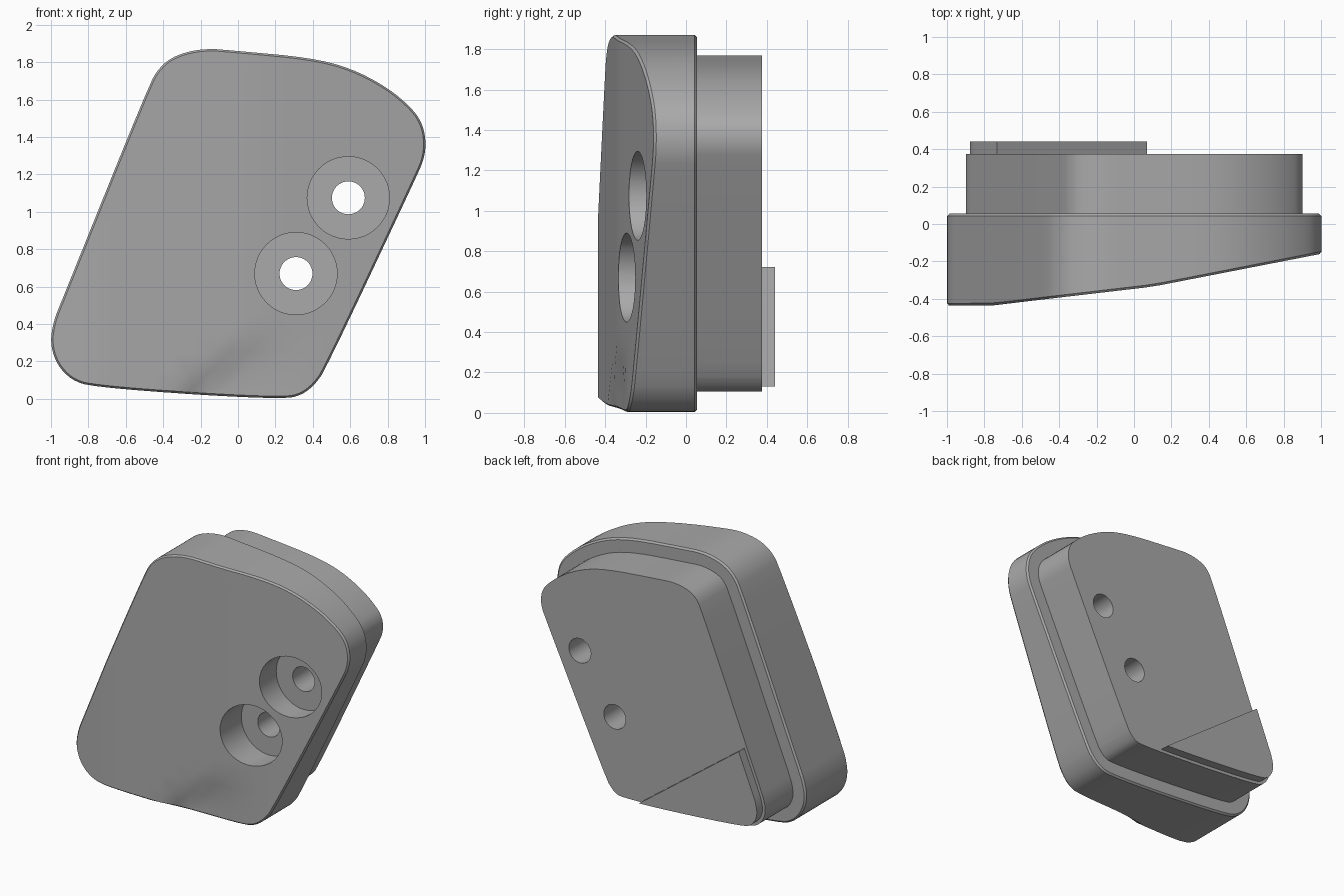
import bpy, bmesh, math
from mathutils import Vector

cube = bpy.data.objects.get("Cube")
if cube:
    bpy.data.objects.remove(cube, do_unlink=True)

grey = bpy.data.materials.new("plain grey")
grey.use_nodes = True
COLOUR = (0.4, 0.4, 0.4, 1)
grey.diffuse_color = COLOUR
grey.node_tree.nodes["Principled BSDF"].inputs["Base Color"].default_value = COLOUR

# Slanted rounded outline in x, z (clockwise seen from the front)
OUTLINE = [(0.25, 0), (-0.2, 0.02), (-0.78, 0.065), (-0.89, 0.1), (-0.97, 0.185),
           (-1.005, 0.3), (-0.985, 0.42), (-0.94, 0.53), (-0.48, 1.67), (-0.42, 1.775),
           (-0.33, 1.84), (-0.18, 1.875), (0.0, 1.86), (0.38, 1.825), (0.6, 1.77),
           (0.8, 1.665), (0.94, 1.545), (0.99, 1.46), (1.005, 1.37), (0.995, 1.285),
           (0.96, 1.2), (0.47, 0.16), (0.41, 0.075), (0.34, 0.02)]
HOLES = [(0.59, 1.075), (0.31, 0.67)]


def rounded(points, passes=2):
    """Corner cutting, turning the control outline into a smooth one."""
    pts = [Vector(p) for p in points]
    for _ in range(passes):
        pts = [a.lerp(b, t) for a, b in zip(pts, pts[1:] + pts[:1]) for t in (0.25, 0.75)]
    return pts


def inset(pts, distance):
    result = []
    for i, p in enumerate(pts):
        t = (pts[(i + 1) % len(pts)] - pts[i - 1]).normalized()
        result.append(p + Vector((t.y, -t.x)) * distance)
    return result


def ramp(t):
    t = min(max(t, 0), 1)
    return t * t * (3 - 2 * t)


def front_depth(x, z):
    """Sloping front surface with a shallow hollow at the lower edge."""
    profile = [(-1.1, -0.437), (-0.75, -0.435), (-0.5, -0.405), (0.1, -0.335), (1.1, -0.14)]
    for (x0, y0), (x1, y1) in zip(profile, profile[1:]):
        if x <= x1:
            y = y0 + (y1 - y0) * (x - x0) / (x1 - x0)
            break
    below = (x + 0.35) * 0.6 - (z - 0.05) * 0.8
    return y + 0.03 * ramp(below / 0.1) * ramp((0.4 - x) / 0.4) * ramp((0.42 - z) / 0.3)


def finish(bm, name):
    bmesh.ops.recalc_face_normals(bm, faces=bm.faces[:])
    mesh = bpy.data.meshes.new(name)
    bm.to_mesh(mesh)
    bm.free()
    mesh.materials.append(grey)
    obj = bpy.data.objects.new(name, mesh)
    bpy.context.collection.objects.link(obj)
    return obj


def activate(obj):
    bpy.ops.object.select_all(action='DESELECT')
    obj.select_set(True)
    bpy.context.view_layer.objects.active = obj


def loft(bm, rings):
    """Skin rings of (points, depth function) and cap both ends; return the last cap."""
    loops = [[bm.verts.new((p.x, depth(p.x, p.y), p.y)) for p in pts] for pts, depth in rings]
    for a, b in zip(loops, loops[1:]):
        for i in range(len(a)):
            j = (i + 1) % len(a)
            bm.faces.new((a[i], a[j], b[j], b[i]))
    bm.faces.new(loops[0])
    return bm.faces.new(loops[-1])


def flat(y):
    return lambda x, z: y


def drill(obj, radius, y0, y1):
    for x, z in HOLES:
        bpy.ops.mesh.primitive_cylinder_add(vertices=48, radius=radius, depth=y1 - y0,
                                            location=(x, (y0 + y1) / 2, z),
                                            rotation=(math.pi / 2, 0, 0))
        cutter = bpy.context.object
        cutter.name = "hole_cutter"
        cutter.hide_render = True
        cutter.data.materials.append(grey)
        activate(obj)
        mod = obj.modifiers.new("hole", 'BOOLEAN')
        mod.operation = 'DIFFERENCE'
        mod.solver = 'EXACT'
        mod.object = cutter
        bpy.ops.object.modifier_apply(modifier=mod.name)
        bpy.data.objects.remove(cutter, do_unlink=True)


def smooth(obj):
    activate(obj)
    bpy.ops.object.shade_smooth_by_angle(angle=math.radians(30))


outer = rounded(OUTLINE)

# Main body: back rim, side wall, sloping front
bm = bmesh.new()
cap = loft(bm, [(inset(outer, 0.012), flat(0.055)), (outer, flat(0.043)),
                (outer, lambda x, z: front_depth(x, z) + 0.012),
                (inset(outer, 0.01), front_depth)])
cap.material_index = 1
for axis, start, count, step in ((0, -0.95, 20, 0.1), (2, 0.05, 19, 0.1)):
    for i in range(count):
        point, normal = Vector(), Vector()
        point[axis], normal[axis] = start + i * step, 1
        faces = [f for f in bm.faces if f.material_index == 1]
        edges = {e for f in faces for e in f.edges}
        verts = {v for f in faces for v in f.verts}
        bmesh.ops.bisect_plane(bm, geom=list(verts) + list(edges) + faces, dist=1e-5,
                               plane_co=point, plane_no=normal)
front_faces = [f for f in bm.faces if f.material_index == 1]
for v in {v for f in front_faces for v in f.verts}:
    v.co.y = front_depth(v.co.x, v.co.z)
for f in front_faces:
    f.material_index = 0
bmesh.ops.triangulate(bm, faces=front_faces)
body = finish(bm, "main_body")
drill(body, 0.22, -0.6, -0.09)
drill(body, 0.088, -0.3, 0.3)
smooth(body)

# Raised back plate
bm = bmesh.new()
inner = inset(outer, 0.1)
loft(bm, [(inner, flat(0.04)), (inner, flat(0.375))])
plate = finish(bm, "back_plate")
drill(plate, 0.088, -0.1, 0.6)
smooth(plate)

# Corner pad on the back, cut along a diagonal
bm = bmesh.new()
pad_outline = inset(outer, 0.122)
loft(bm, [(pad_outline, flat(0.36)), (pad_outline, flat(0.44))])
cut = bmesh.ops.bisect_plane(bm, geom=bm.verts[:] + bm.edges[:] + bm.faces[:],
                             plane_co=(0.07, 0, 0.13), plane_no=(0.59, 0, 0.8),
                             clear_outer=True)
bmesh.ops.holes_fill(bm, edges=[e for e in bm.edges if e.is_boundary])
smooth(finish(bm, "corner_pad"))
